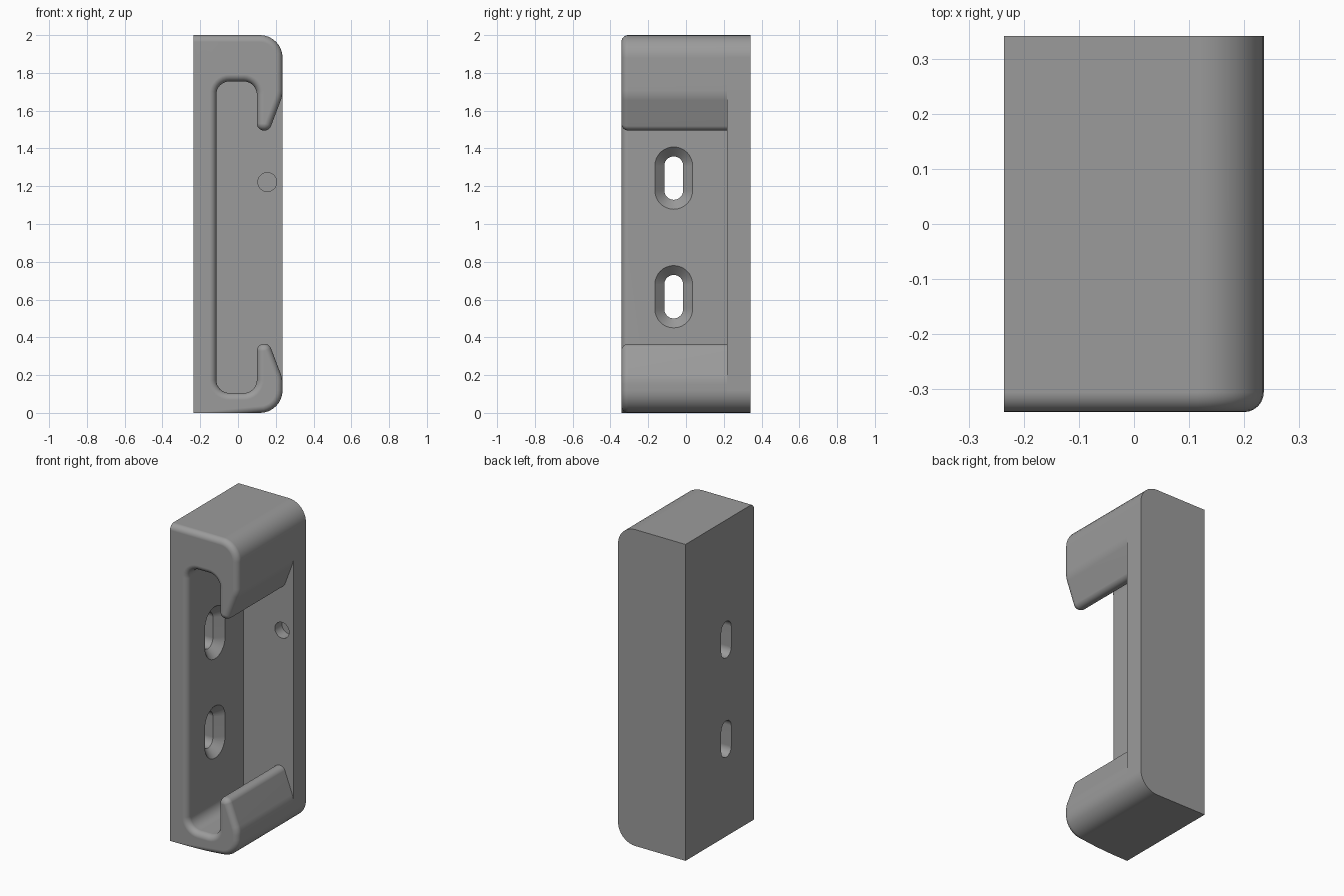
import bpy, bmesh, math
from mathutils import Vector

cube = bpy.data.objects.get("Cube")
if cube:
    bpy.data.objects.remove(cube, do_unlink=True)

grey = bpy.data.materials.new("mid grey")
grey.use_nodes = True
COLOUR = (0.33, 0.33, 0.33, 1)
grey.diffuse_color = COLOUR
grey.node_tree.nodes["Principled BSDF"].inputs["Base Color"].default_value = COLOUR

FRONT, STEP, BACK = -0.342, 0.218, 0.342
SIDE = 0.236          # half width of the block
WALL = -0.115         # face of the mounting wall
FILLET = 0.036


def rounded(corners, steps=8):
    """Outline from (x, z, radius) corners, each replaced by an arc."""
    out = []
    for i, (x, z, r) in enumerate(corners):
        p = Vector((x, z))
        if r == 0:
            out.append(p)
            continue
        a = (Vector(corners[i - 1][:2]) - p).normalized()
        b = (Vector(corners[(i + 1) % len(corners)][:2]) - p).normalized()
        half = a.angle(b) / 2
        centre = p + (a + b).normalized() * r / math.sin(half)
        start = p + a * r / math.tan(half) - centre
        end = p + b * r / math.tan(half) - centre
        sweep = start.angle_signed(end)
        for k in range(steps + 1):
            t = -sweep * k / steps
            c, s = math.cos(t), math.sin(t)
            out.append(centre + Vector((c * start.x - s * start.y,
                                        s * start.x + c * start.y)))
    return out


def loft(bm, rings):
    """Closed solid through rings of equal vertex count."""
    rows = [[bm.verts.new(p) for p in ring] for ring in rings]
    n = len(rows[0])
    for low, high in zip(rows, rows[1:]):
        for i in range(n):
            j = (i + 1) % n
            bm.faces.new((low[i], low[j], high[j], high[i]))
    bm.faces.new(rows[0][::-1])
    bm.faces.new(rows[-1])
    bmesh.ops.recalc_face_normals(bm, faces=bm.faces)


def make(name, bm):
    mesh = bpy.data.meshes.new(name)
    bm.to_mesh(mesh)
    bm.free()
    mesh.materials.append(grey)
    obj = bpy.data.objects.new(name, mesh)
    bpy.context.collection.objects.link(obj)
    return obj


def extrude(outline, y0, y1):
    bm = bmesh.new()
    loft(bm, [[(p.x, y, p.y) for p in outline] for y in (y0, y1)])
    return bm


def cut(obj, cutter):
    bpy.context.view_layer.objects.active = obj
    mod = obj.modifiers.new("cut", 'BOOLEAN')
    mod.operation, mod.solver, mod.object = 'DIFFERENCE', 'EXACT', cutter
    bpy.ops.object.modifier_apply(modifier=mod.name)
    bpy.data.objects.remove(cutter, do_unlink=True)


def smooth(obj):
    bpy.ops.object.select_all(action='DESELECT')
    obj.select_set(True)
    bpy.context.view_layer.objects.active = obj
    bpy.ops.object.shade_smooth_by_angle(angle=math.radians(28))
    obj.modifiers.new("even shading", 'WEIGHTED_NORMAL').keep_sharp = True


# C-shaped body with two hooked lips
body_outline = rounded([
    (-SIDE, 0, 0), (SIDE, 0, 0.12), (SIDE, 0.18, 0.15),
    (0.166, 0.365, 0.037), (0.1, 0.365, 0.037),
    (0.1, 0.105, 0.07), (WALL, 0.105, 0.07),
    (WALL, 1.755, 0.07), (0.1, 1.755, 0.07),
    (0.1, 1.495, 0.037), (0.166, 1.495, 0.037),
    (SIDE, 1.68, 0.15), (SIDE, 2, 0.12), (-SIDE, 2, 0)])
bm = extrude(body_outline, FRONT, STEP)

# Rounded front rim, except along the mounting side and the flat base
rim = []
for e in bm.edges:
    a, b = (v.co for v in e.verts)
    on_front = max(a.y, b.y) < FRONT + 1e-4
    on_base = max(a.z, b.z) < 1e-4
    on_mount = max(a.x, b.x) < -SIDE + 1e-4
    if on_front and not on_base and not on_mount:
        rim.append(e)
bmesh.ops.bevel(bm, geom=rim, offset=FILLET, segments=6, profile=0.5,
                affect='EDGES', clamp_overlap=False)
body = make("hooked_body", bm)

# Countersunk screw slots through the mounting wall
for z in (0.615, 1.243):
    rings = []
    for x, r in ((-0.3, 0.05), (WALL - 0.05, 0.05), (WALL, 0.1), (0.0, 0.1)):
        ring = []
        for k in range(34):
            t = math.pi * (k - (k > 16)) / 16
            shift = 0.065 if k <= 16 else -0.065
            ring.append((x, -0.065 + r * math.cos(t), z + shift + r * math.sin(t)))
        rings.append(ring)
    bm = bmesh.new()
    loft(bm, rings)
    cut(body, make("slot_cutter", bm))
smooth(body)

# End plate closing the channel, with a blind round hole
plate = make("end_plate", extrude(rounded([
    (-SIDE, 0, 0), (SIDE, 0, 0.12), (SIDE, 2, 0.12), (-SIDE, 2, 0)]), STEP, BACK))
circle = [Vector((0.155 + 0.05 * math.cos(k * math.pi / 16),
                  1.222 + 0.05 * math.sin(k * math.pi / 16))) for k in range(32)]
cut(plate, make("hole_cutter", extrude(circle, STEP - 0.05, STEP + 0.07)))
smooth(plate)
